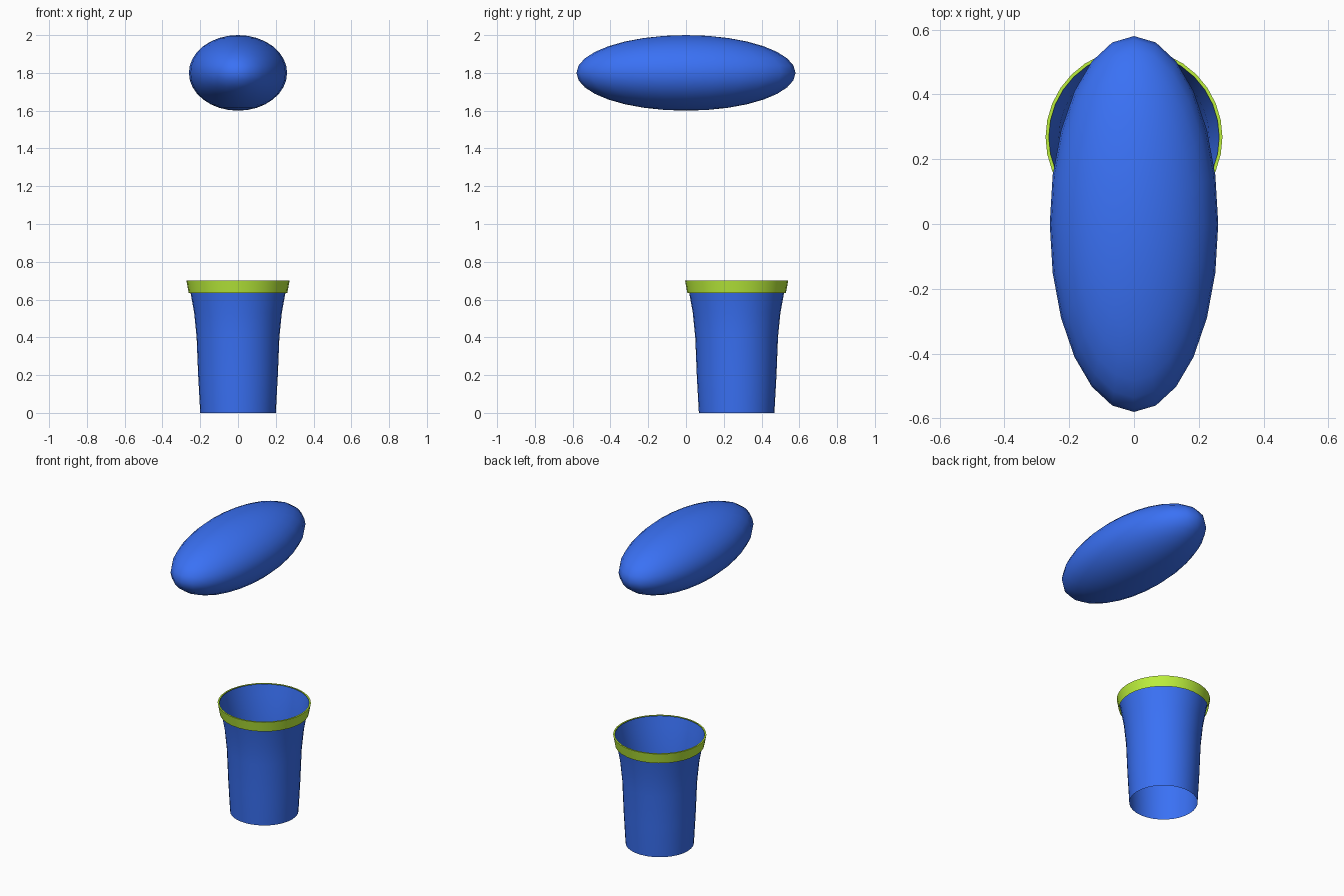
import bpy, bmesh, math
from mathutils import Matrix

if "Cube" in bpy.data.objects:
    bpy.data.objects.remove(bpy.data.objects["Cube"])


def material(name, rgb):
    m = bpy.data.materials.new(name)
    m.diffuse_color = (*rgb, 1)
    m.use_nodes = True
    m.node_tree.nodes["Principled BSDF"].inputs["Base Color"].default_value = m.diffuse_color
    return m


def finish(name, bm, mat, loc):
    me = bpy.data.meshes.new(name)
    bm.to_mesh(me)
    bm.free()
    ob = bpy.data.objects.new(name, me)
    bpy.context.collection.objects.link(ob)
    ob.location = loc
    me.materials.append(mat)
    bpy.context.view_layer.objects.active = ob
    ob.select_set(True)
    bpy.ops.object.shade_smooth_by_angle(angle=math.radians(40))
    ob.select_set(False)
    return ob


def lathe(name, profile, mat, loc, sides=32):
    bm = bmesh.new()
    rings = []
    for r, z in profile:
        rings.append([bm.verts.new((r * math.cos(2 * math.pi * i / sides),
                                    r * math.sin(2 * math.pi * i / sides), z))
                      for i in range(sides)])
    for a, b in zip(rings, rings[1:]):
        for i in range(sides):
            j = (i + 1) % sides
            bm.faces.new((a[i], a[j], b[j], b[i]))
    return finish(name, bm, mat, loc)


blue = material("blue", (0.042, 0.165, 0.91))
green = material("green", (0.5, 0.86, 0.045))
cup_at = (0, 0.268, 0)

# Floating ellipsoid
bm = bmesh.new()
bmesh.ops.create_uvsphere(bm, u_segments=24, v_segments=16, radius=1,
                          matrix=Matrix.Diagonal((0.26, 0.58, 0.2, 1)))
finish("ellipsoid", bm, blue, (0, 0, 1.8))

# Flared open tube
lathe("cup_wall", [(0.2, 0), (0.211, 0.2), (0.219, 0.4), (0.232, 0.53),
                   (0.251, 0.635), (0.263, 0.698)], blue, cup_at)

# Rim band with its top lip
lathe("rim_band", [(0.261, 0.635), (0.273, 0.7), (0.263, 0.7)], green, cup_at)
